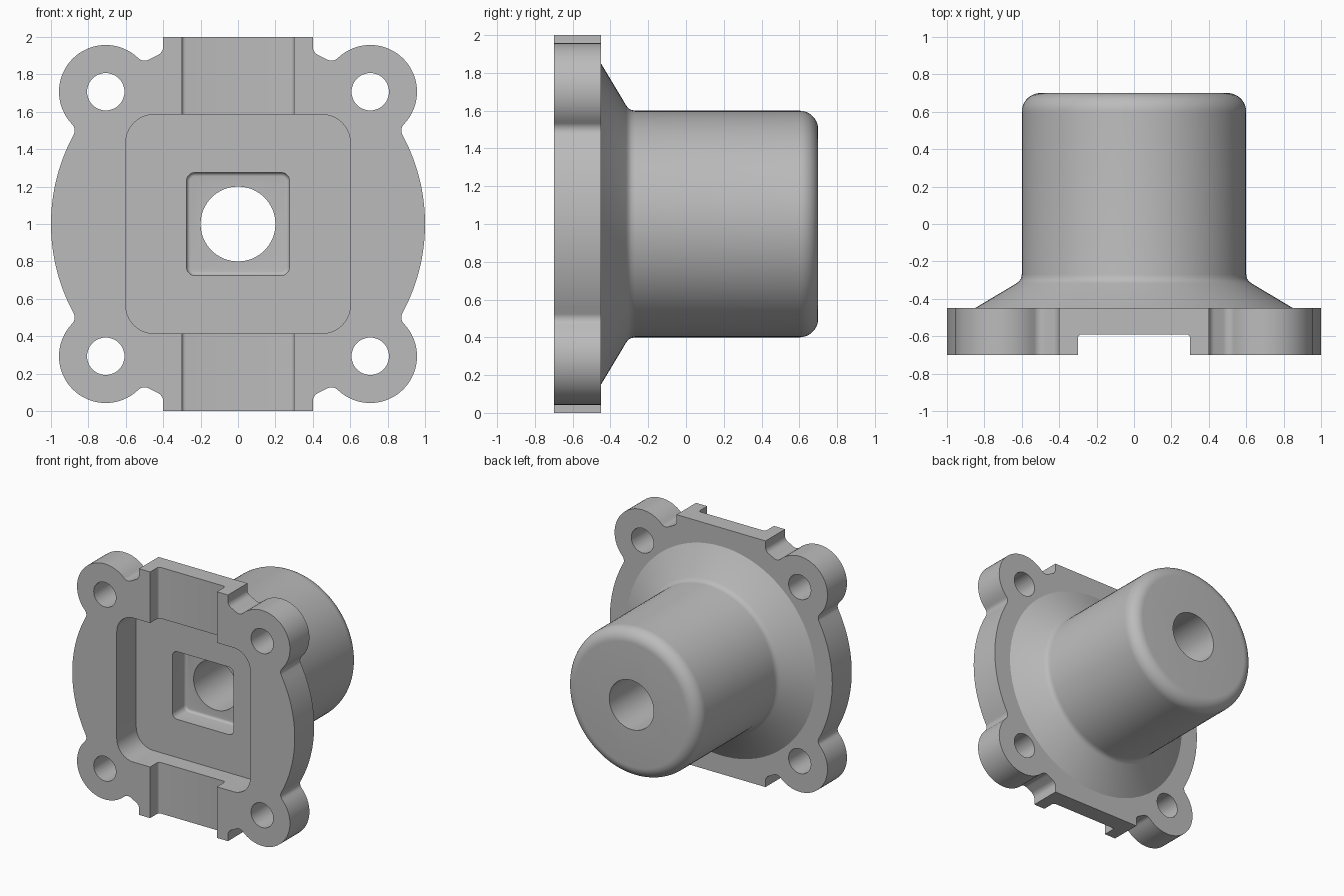
import bpy, bmesh
from math import radians, degrees, cos, sin, atan2, sqrt, acos, pi

if "Cube" in bpy.data.objects:
    bpy.data.objects.remove(bpy.data.objects["Cube"])

FRONT, FLANGE_BACK, BOSS_BACK, MID = -0.7, -0.45, 0.7, 1.0

metal = bpy.data.materials.new("grey metal")
metal.use_nodes = True
GREY = (0.5, 0.5, 0.5, 1)
metal.diffuse_color = GREY
metal.node_tree.nodes["Principled BSDF"].inputs["Base Color"].default_value = GREY


def arc(cx, cz, r, a0, a1, n):
    """Points along an arc, angles in degrees."""
    angles = [radians(a0 + (a1 - a0) * i / n) for i in range(n + 1)]
    return [(cx + r * cos(a), cz + r * sin(a)) for a in angles]


def finish(name, bm):
    bmesh.ops.recalc_face_normals(bm, faces=bm.faces)
    mesh = bpy.data.meshes.new(name)
    bm.to_mesh(mesh)
    bm.free()
    mesh.materials.append(metal)
    obj = bpy.data.objects.new(name, mesh)
    bpy.context.collection.objects.link(obj)
    return obj


def prism(name, outline, y0, y1, fillet=0):
    """Extrude an x-z outline from y0 back to y1, optionally rounding the back rim."""
    bm = bmesh.new()
    face = bm.faces.new([bm.verts.new((x, y0, z + MID)) for x, z in outline])
    ext = bmesh.ops.extrude_face_region(bm, geom=[face], use_keep_orig=True)["geom"]
    for v in ext:
        if isinstance(v, bmesh.types.BMVert):
            v.co.y = y1
    if fillet:
        rim = [e for e in bm.edges if all(abs(v.co.y - y1) < 1e-5 for v in e.verts)]
        bmesh.ops.bevel(bm, geom=rim, offset=fillet, segments=4, profile=0.5, affect='EDGES')
    return finish(name, bm)


def lathe(name, profile, steps=96):
    """Revolve (radius, y) points about the boss axis."""
    bm = bmesh.new()
    rings = [[bm.verts.new((r * cos(2 * pi * i / steps), y, MID + r * sin(2 * pi * i / steps)))
              for i in range(steps)] for r, y in profile]
    for a, b in zip(rings, rings[1:]):
        for i in range(steps):
            j = (i + 1) % steps
            bm.faces.new((a[i], a[j], b[j], b[i]))
    bm.faces.new(rings[0])
    bm.faces.new(rings[-1])
    return finish(name, bm)


def rounded_rect(hx, hz, r):
    pts = []
    for sx, sz, a in ((1, 1, 0), (-1, 1, 90), (-1, -1, 180), (1, -1, 270)):
        pts += arc(sx * (hx - r), sz * (hz - r), r, a, a + 90, 10)
    return pts


def combine(target, tool, operation):
    mod = target.modifiers.new(operation.lower(), 'BOOLEAN')
    mod.object, mod.operation, mod.solver = tool, operation, 'EXACT'
    bpy.context.view_layer.objects.active = target
    bpy.ops.object.modifier_apply(modifier=mod.name)
    bpy.data.objects.remove(tool)


# Flange outline: disc, four ears with filleted necks, top and bottom tabs
EAR, EAR_R, FIL, TAB = sqrt(0.5), 0.25, 0.05, 0.4
neck = 45 - degrees(acos((1 + (1 + FIL) ** 2 - (EAR_R + FIL) ** 2) / (2 * (1 + FIL))))
nx, nz = (1 + FIL) * cos(radians(neck)), (1 + FIL) * sin(radians(neck))
turn = degrees(atan2(EAR - nz, EAR - nx))
tab_z = sqrt((1 + FIL) ** 2 - (TAB + FIL) ** 2)
tab_a = degrees(atan2(tab_z, TAB + FIL))
quarter = arc(0, 0, 1, 0, neck, 14)
quarter += arc(nx, nz, FIL, neck + 180, turn, 8)[1:]
quarter += arc(EAR, EAR, EAR_R, turn - 180, 270 - turn, 32)[1:]
quarter += arc(nz, nx, FIL, 90 - turn, -90 - neck, 8)[1:]
quarter += arc(0, 0, 1, 90 - neck, tab_a, 2)[1:]
quarter += arc(TAB + FIL, tab_z, FIL, tab_a + 180, 180, 8)[1:]
quarter.append((TAB, 1))
half = quarter + [(-x, z) for x, z in reversed(quarter)]
outline = half + [(x, -z) for x, z in reversed(half[1:-1])]
body = prism("flanged_housing", outline, FRONT, FLANGE_BACK)

# Boss with conical skirt and rounded end
profile = [(0.85, FLANGE_BACK - 0.04), (0.85, FLANGE_BACK)]
profile += [(0.628, -0.317), (0.613, -0.305), (0.604, -0.291), (0.6, -0.27)]
profile += arc(0.5, BOSS_BACK - 0.1, 0.1, 0, 90, 10)
combine(body, lathe("boss", profile), 'UNION')

# Front pocket, square recess, vertical channel, centre bore
ahead = FRONT - 0.1
combine(body, prism("channel_cutter", [(-0.3, -1.2), (0.3, -1.2), (0.3, 1.2), (-0.3, 1.2)],
                    ahead, -0.59, 0.02), 'DIFFERENCE')
combine(body, prism("pocket_cutter", rounded_rect(0.6, 0.585, 0.15), ahead, FLANGE_BACK), 'DIFFERENCE')
combine(body, prism("recess_cutter", rounded_rect(0.275, 0.275, 0.045),
                    ahead, -0.285, 0.02), 'DIFFERENCE')
combine(body, prism("bore_cutter", arc(0, 0, 0.2, 0, 360, 64)[:-1], ahead, 0.9), 'DIFFERENCE')

# Bolt holes in the ears
for sx in (-1, 1):
    for sz in (-1, 1):
        hole = arc(sx * EAR, sz * EAR, 0.1, 0, 360, 40)[:-1]
        combine(body, prism("bolt_hole_cutter", hole, ahead, FLANGE_BACK + 0.1), 'DIFFERENCE')

bpy.ops.object.select_all(action='DESELECT')
body.select_set(True)
bpy.context.view_layer.objects.active = body
bpy.ops.object.shade_smooth_by_angle(angle=radians(30))
